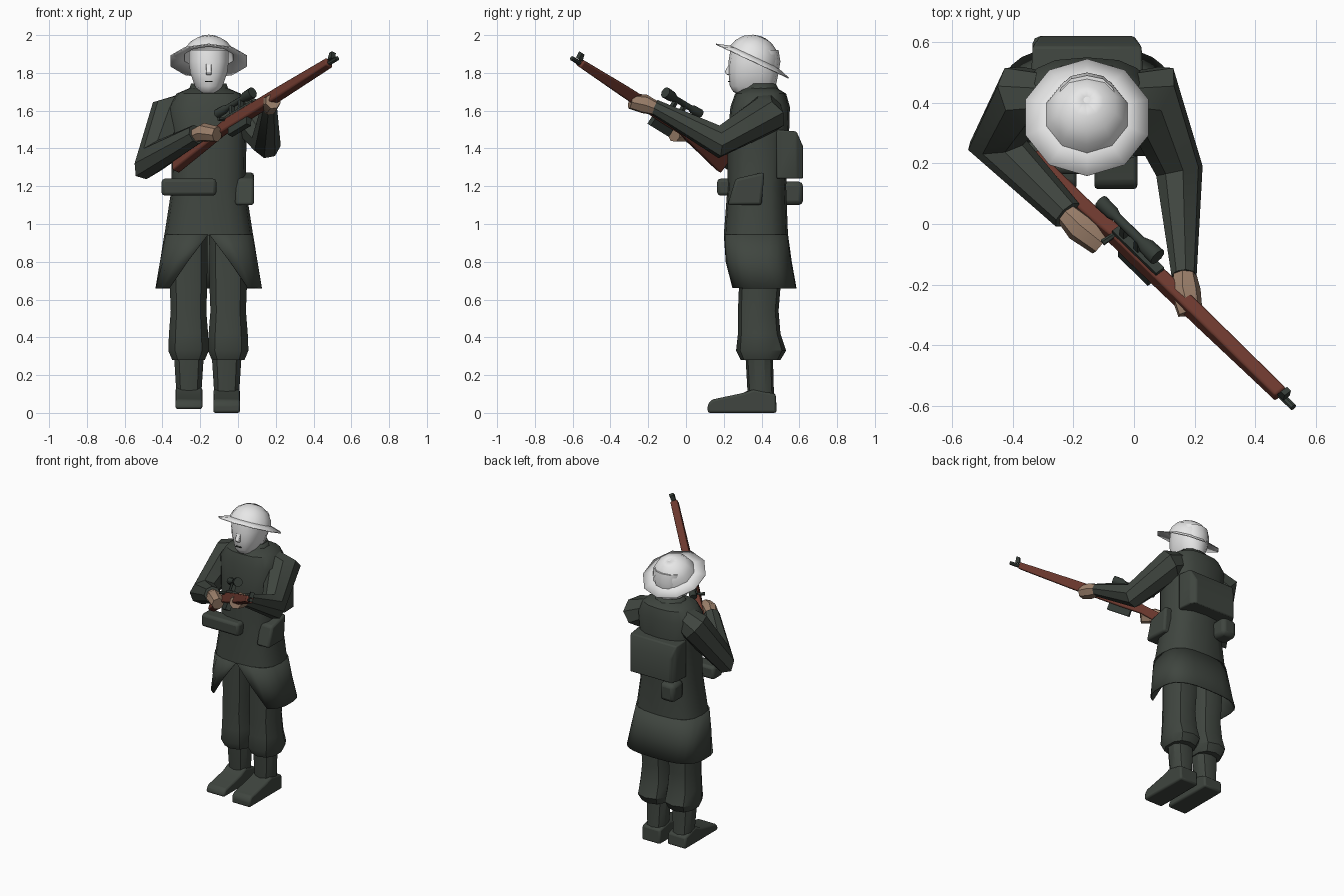
import bpy, bmesh, math
from mathutils import Vector, Matrix

if "Cube" in bpy.data.objects:
    bpy.data.objects.remove(bpy.data.objects["Cube"])

CX = -0.155  # body centre line


def material(name, rgb):
    m = bpy.data.materials.new(name)
    m.diffuse_color = (*rgb, 1)
    m.use_nodes = True
    m.node_tree.nodes["Principled BSDF"].inputs["Base Color"].default_value = m.diffuse_color
    return m


COAT = material("dark green grey", (0.050, 0.060, 0.050))
WHITE = material("pale grey", (0.80, 0.80, 0.80))
SKIN = material("skin", (0.34, 0.22, 0.15))
WOOD = material("red brown wood", (0.15, 0.040, 0.027))
METAL = material("dark metal", (0.035, 0.045, 0.038))


def finish(name, bm, mat, angle=35, bevel=0.0, solid=0.0):
    bmesh.ops.recalc_face_normals(bm, faces=bm.faces)
    me = bpy.data.meshes.new(name)
    bm.to_mesh(me)
    bm.free()
    me.materials.append(mat)
    ob = bpy.data.objects.new(name, me)
    bpy.context.collection.objects.link(ob)
    if solid:
        mod = ob.modifiers.new("thickness", 'SOLIDIFY')
        mod.thickness = solid
    if bevel:
        mod = ob.modifiers.new("bevel", 'BEVEL')
        mod.width = bevel
        mod.segments = 2
    bpy.ops.object.select_all(action='DESELECT')
    ob.select_set(True)
    bpy.context.view_layer.objects.active = ob
    bpy.ops.object.shade_smooth_by_angle(angle=math.radians(angle))
    return ob


def skin_rings(rings, closed=True, caps=True):
    """Bridge equal-length rings of points with quads."""
    bm = bmesh.new()
    vs = [[bm.verts.new(p) for p in r] for r in rings]
    n = len(vs[0])
    for a, b in zip(vs, vs[1:]):
        for i in range(n if closed else n - 1):
            j = (i + 1) % n
            bm.faces.new((a[i], a[j], b[j], b[i]))
    if caps:
        bm.faces.new(vs[0])
        bm.faces.new(vs[-1])
    return bm


def arc(cx, y0, y1, z, rx, n, power=1.0, gap=0.0, closed=True):
    """Rounded-box outline at height z, starting at the front."""
    cy, ry = (y0 + y1) / 2, (y1 - y0) / 2
    pts = []
    for i in range(n):
        t = gap + (2 * math.pi - 2 * gap) * i / (n if closed else n - 1)
        s, c = math.sin(t), -math.cos(t)
        pts.append((cx + rx * math.copysign(abs(s) ** power, s),
                    cy + ry * math.copysign(abs(c) ** power, c), z))
    return pts


def loft(name, cx, sections, mat, n=12, power=1.0, caps=True, **kw):
    rings = [arc(cx, y0, y1, z, rx, n, power) for z, rx, y0, y1 in sections]
    return finish(name, skin_rings(rings, caps=caps), mat, **kw)


def tube(name, points, radii, mat, n=8):
    """Tapered tube with mitred bends."""
    pts = [Vector(p) for p in points]
    dirs = [(b - a).normalized() for a, b in zip(pts, pts[1:])]
    d = dirs[0]
    side = d.orthogonal().normalized()
    rings = []
    for k, (c, r) in enumerate(zip(pts, radii)):
        d = dirs[max(k - 1, 0)]
        nxt = dirs[min(k, len(dirs) - 1)]
        nrm = (d + nxt).normalized()
        up = d.cross(side)
        ring = []
        for i in range(n):
            t = 2 * math.pi * (i + 0.5) / n
            o = side * math.cos(t) * r + up * math.sin(t) * r
            ring.append(c + o - d * (o.dot(nrm) / d.dot(nrm)))
        rings.append(ring)
        side = d.rotation_difference(nxt) @ side
    return finish(name, skin_rings(rings), mat, angle=40)


def prism(name, outline, frame, lo, hi, mat, bevel=0.0):
    """Extrude a 2D outline along the third axis of a frame."""
    rings = [[frame @ Vector((a, b, w)) for a, b in outline] for w in (lo, hi)]
    return finish(name, skin_rings(rings), mat, bevel=bevel)


def rect(a0, a1, b0, b1):
    return [(a0, b0), (a1, b0), (a1, b1), (a0, b1)]


# frame whose outlines are (y, z) and whose width runs along x
SIDE = Matrix(((0, 0, 1, 0), (1, 0, 0, 0), (0, 1, 0, 0), (0, 0, 0, 1)))

# coat upper body and collar
loft("coat_body", CX, [
    (0.94, 0.235, 0.20, 0.54), (1.20, 0.195, 0.22, 0.53), (1.45, 0.20, 0.22, 0.545),
    (1.62, 0.215, 0.235, 0.55), (1.69, 0.17, 0.26, 0.53), (1.72, 0.10, 0.31, 0.48)],
    COAT, n=16, power=0.75)
loft("collar", CX, [(1.67, 0.125, 0.27, 0.51), (1.745, 0.098, 0.32, 0.475)],
     COAT, n=10, caps=False, solid=0.012)

# coat skirt with the open front
skirt = [arc(CX, y0, y1, z, rx, 21, 0.68, math.radians(g), False)
         for z, rx, y0, y1, g in ((0.66, 0.283, 0.215, 0.585, 40),
                                  (0.80, 0.26, 0.205, 0.56, 17),
                                  (0.945, 0.235, 0.20, 0.54, 0.1))]
finish("coat_skirt", skin_rings(skirt, closed=False, caps=False), COAT, solid=0.008)

# legs, boots
for side, cx, lift in (("right", -0.262, 0.02), ("left", -0.052, 0.0)):
    s = -1 if side == "right" else 1
    loft(side + "_breeches", cx, [
        (0.28, 0.09, 0.29, 0.50), (0.33, 0.112, 0.265, 0.53), (0.42, 0.108, 0.275, 0.50),
        (0.54, 0.098, 0.275, 0.49), (0.66, 0.103, 0.28, 0.50), (0.95, 0.105, 0.28, 0.50)],
        COAT, n=10, power=0.85)
    bx = cx + (0.002 if s < 0 else -0.008)
    loft(side + "_boot_shaft", bx, [
        (0.06 + lift, 0.068, 0.33, 0.47), (0.12, 0.07, 0.325, 0.465),
        (0.30, 0.082, 0.315, 0.46)], COAT, n=10, power=0.85)
    prism(side + "_boot_foot", [(0.48, lift), (0.475, 0.10), (0.36, 0.125 + lift / 2),
          (0.30, 0.105), (0.135, 0.07), (0.115, 0.045), (0.115, lift)],
          SIDE, bx - 0.071, bx + 0.071, COAT, bevel=0.012)

# head, nose and mouth
loft("head", CX, [
    (1.66, 0.07, 0.33, 0.47), (1.70, 0.052, 0.25, 0.46), (1.73, 0.075, 0.232, 0.475),
    (1.80, 0.100, 0.225, 0.49), (1.86, 0.108, 0.225, 0.50), (1.92, 0.106, 0.235, 0.49)],
    WHITE, n=14, power=0.85, angle=50)
prism("nose", [(0.24, 1.87), (0.205, 1.805), (0.215, 1.79), (0.24, 1.79)],
      SIDE, CX - 0.015, CX + 0.015, WHITE, bevel=0.004)
prism("mouth", rect(0.222, 0.232, 1.752, 1.757), SIDE, CX - 0.02, CX + 0.02, METAL)

# brimmed helmet, tilted back
tilt = Matrix.Translation((CX, 0.352, 1.865)) @ Matrix.Rotation(math.radians(-25), 4, 'X')
profile = [(0.213, 0), (0.14, 0.022), (0.128, 0.06), (0.10, 0.098), (0.055, 0.126), (0.012, 0.136)]
rings = [[tilt @ Vector((r * math.sin(i * math.pi / 5), r * math.cos(i * math.pi / 5), h))
          for i in range(10)] for r, h in profile]
finish("helmet", skin_rings(rings, caps=False), WHITE, angle=38, solid=0.006)
finish("helmet_crown", skin_rings(rings[-2:]), WHITE, angle=38)

# arms and hands
tube("right_arm", [(-0.29, 0.42, 1.61), (-0.365, 0.42, 1.575), (-0.455, 0.265, 1.34),
                   (-0.22, 0.03, 1.475)], [0.085, 0.105, 0.08, 0.054], COAT)
tube("left_arm", [(-0.02, 0.42, 1.61), (0.055, 0.42, 1.575), (0.15, 0.175, 1.435),
                  (0.165, -0.17, 1.62)], [0.085, 0.105, 0.078, 0.042], COAT)
tube("right_hand", [(-0.235, 0.045, 1.467), (-0.18, -0.01, 1.485), (-0.11, -0.065, 1.475)],
     [0.036, 0.05, 0.042], SKIN, n=7)
tube("left_hand", [(0.165, -0.14, 1.605), (0.168, -0.22, 1.635), (0.185, -0.295, 1.65)],
     [0.034, 0.052, 0.042], SKIN, n=7)

# belt pouches, canteen and backpack
prism("front_pouch", rect(0.165, 0.27, 1.15, 1.24), SIDE, -0.405, -0.115, COAT, bevel=0.018)
prism("hip_pouch", [(0.22, 1.10), (0.40, 1.10), (0.415, 1.275), (0.262, 1.24)],
      SIDE, -0.015, 0.085, COAT, bevel=0.015)
prism("canteen", rect(0.50, 0.62, 1.10, 1.225), SIDE, -0.335, -0.225, COAT, bevel=0.025)
pack = [[(CX + sx * w, y, z) for sx, z in ((-1, 1.24), (1, 1.24), (1, zt), (-1, zt))]
        for w, y, zt in ((0.185, 0.48, 1.50), (0.18, 0.585, 1.49), (0.155, 0.62, 1.41))]
finish("backpack", skin_rings(pack), COAT, bevel=0.008)

# rifle frame: u along the barrel, v up through the scope, w sideways
u = Vector((0.81, -0.79, 0.486)).normalized()
v = Vector((0.02, 0.536, 0.842))
v = (v - u * v.dot(u)).normalized()
w = u.cross(v)
GUN = Matrix.Translation((0, -0.092, 1.562)) @ Matrix((u, v, w)).transposed().to_4x4()

prism("rifle_stock", [
    (0.735, 0.024), (0.735, -0.018), (0.35, -0.034), (0.02, -0.042), (-0.13, -0.042),
    (-0.24, -0.062), (-0.50, -0.105), (-0.51, 0.0), (-0.24, 0.0), (-0.15, 0.012),
    (-0.08, 0.026), (0.35, 0.028)], GUN, -0.024, 0.024, WOOD, bevel=0.008)
prism("rifle_receiver", rect(-0.09, 0.13, 0.015, 0.042), GUN, -0.018, 0.018, METAL)
prism("rifle_magazine", rect(-0.06, 0.09, -0.085, -0.03), GUN, -0.016, 0.016, METAL)
prism("front_sight", [(0.735, 0.015), (0.765, 0.015), (0.77, 0.052), (0.75, 0.052)],
      GUN, -0.014, 0.014, METAL)


def gun_tube(name, stations, mat, off=(0.0, 0.0), n=8):
    tube(name, [GUN @ Vector((a, off[0], off[1])) for a, r in stations],
         [r for a, r in stations], mat, n)


gun_tube("rifle_barrel", [(0.70, 0.013), (0.80, 0.012)], METAL)
gun_tube("scope", [(-0.17, 0.025), (-0.11, 0.023), (-0.09, 0.016), (0.03, 0.016),
                   (0.06, 0.028), (0.115, 0.030)], METAL, off=(0.105, 0.0), n=10)
for i, a in enumerate((-0.06, 0.01)):
    prism("scope_mount_%d" % (i + 1), rect(a, a + 0.02, 0.03, 0.10), GUN, -0.012, 0.012, METAL)
tube("bolt_handle", [GUN @ Vector(p) for p in ((-0.08, 0.025, 0.0), (-0.09, 0.01, 0.06))],
     [0.008, 0.011], METAL, 6)
